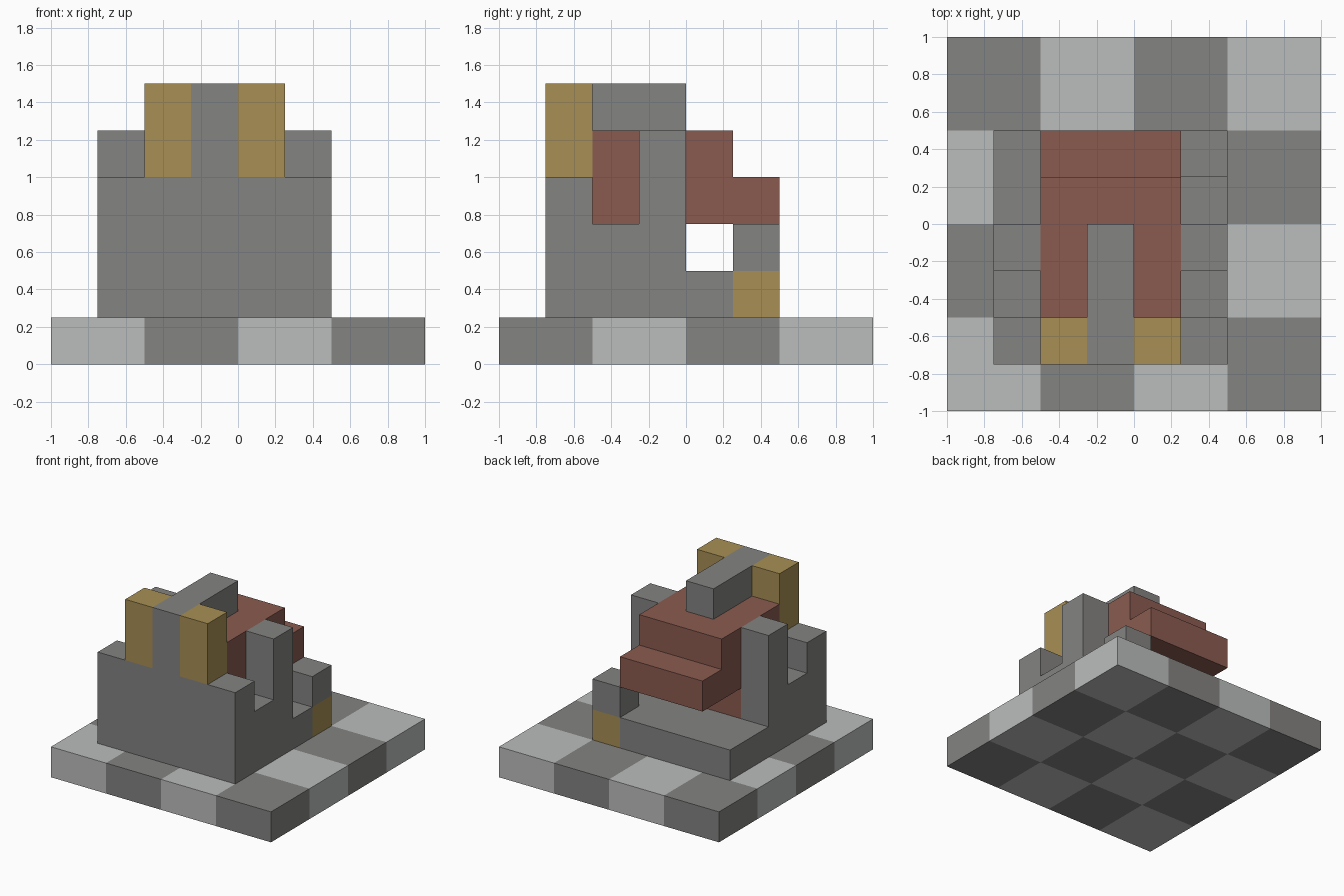
import bpy
import bmesh
from math import floor

default = bpy.data.objects.get("Cube")
if default:
    bpy.data.objects.remove(default, do_unlink=True)


def make_material(name, color):
    mat = bpy.data.materials.new(name)
    mat.use_nodes = True
    mat.diffuse_color = (*color, 1)
    bsdf = next(n for n in mat.node_tree.nodes if n.type == "BSDF_PRINCIPLED")
    bsdf.inputs["Base Color"].default_value = (*color, 1)
    return mat


STONE = make_material("dark stone", (0.23, 0.227, 0.223))
PALE = make_material("pale stone", (0.497, 0.514, 0.503))
RED = make_material("red clay", (0.254, 0.105, 0.08))
GOLD = make_material("gold", (0.386, 0.275, 0.09))

U = 0.25        # one block
BODY_X = -0.125  # middle plane of the seat


def finish(name, bm, *mats):
    bmesh.ops.recalc_face_normals(bm, faces=bm.faces)
    mesh = bpy.data.meshes.new(name)
    bm.to_mesh(mesh)
    bm.free()
    for mat in mats:
        mesh.materials.append(mat)
    obj = bpy.data.objects.new(name, mesh)
    bpy.context.collection.objects.link(obj)
    return obj


def slab(name, profile, x, width, mat):
    """Extrude a side profile, given in blocks as (y, z), across the width around x."""
    bm = bmesh.new()
    verts = [bm.verts.new((x - width / 2, y * U, z * U)) for y, z in profile]
    face = bm.faces.new(verts)
    ext = bmesh.ops.extrude_face_region(bm, geom=[face])
    moved = [v for v in ext["geom"] if isinstance(v, bmesh.types.BMVert)]
    bmesh.ops.translate(bm, vec=(width, 0, 0), verts=moved)
    return finish(name, bm, mat)


def rect(y0, y1, z0, z1):
    return [(y0, z0), (y1, z0), (y1, z1), (y0, z1)]


# Chequered floor: a four by four grid given thickness
bm = bmesh.new()
bmesh.ops.create_grid(bm, x_segments=4, y_segments=4, size=1)
ext = bmesh.ops.extrude_face_region(bm, geom=bm.faces[:])
top = [v for v in ext["geom"] if isinstance(v, bmesh.types.BMVert)]
bmesh.ops.translate(bm, vec=(0, 0, U), verts=top)
for f in bm.faces:
    c = f.calc_center_median()
    i, j = (min(3, max(0, floor((a + 1) * 2))) for a in (c.x, c.y))
    f.material_index = (i + j) % 2
finish("floor_tiles", bm, PALE, STONE)

# Notched side walls with armrest pillars, mirrored about the seat
wall = [(-3, 1), (-3, 4), (-2, 4), (-2, 3), (-1, 3), (-1, 5), (0, 5), (0, 1)]
for side, name in ((-1, "right"), (1, "left")):
    slab(name + "_side_wall", wall, BODY_X + side * 2 * U, U, STONE)
    slab(name + "_gold_post", rect(-3, -2, 4, 6), BODY_X + side * U, U, GOLD)

# Front wall between the side walls
slab("front_wall", rect(-3, -2, 1, 4), BODY_X, 3 * U, STONE)

# Red core with its stepped rear overhang
core = [(-2, 1), (-2, 5), (1, 5), (1, 4), (2, 4), (2, 3), (0, 3), (0, 1)]
slab("red_core", core, BODY_X, 3 * U, RED)

# Stone beam running back over the core
beam = [(-3, 4), (-3, 6), (0, 6), (0, 5), (-2, 5), (-2, 4)]
slab("top_beam", beam, BODY_X, U, STONE)

# Low rear step, with a gold corner block under a short post
corner_x = BODY_X + 2 * U
slab("rear_step", rect(0, 2, 1, 2), BODY_X - U / 2, 4 * U, STONE)
slab("rear_step_end", rect(0, 1, 1, 2), corner_x, U, STONE)
slab("gold_corner_block", rect(1, 2, 1, 2), corner_x, U, GOLD)
slab("rear_corner_post", rect(1, 2, 2, 3), corner_x, U, STONE)
